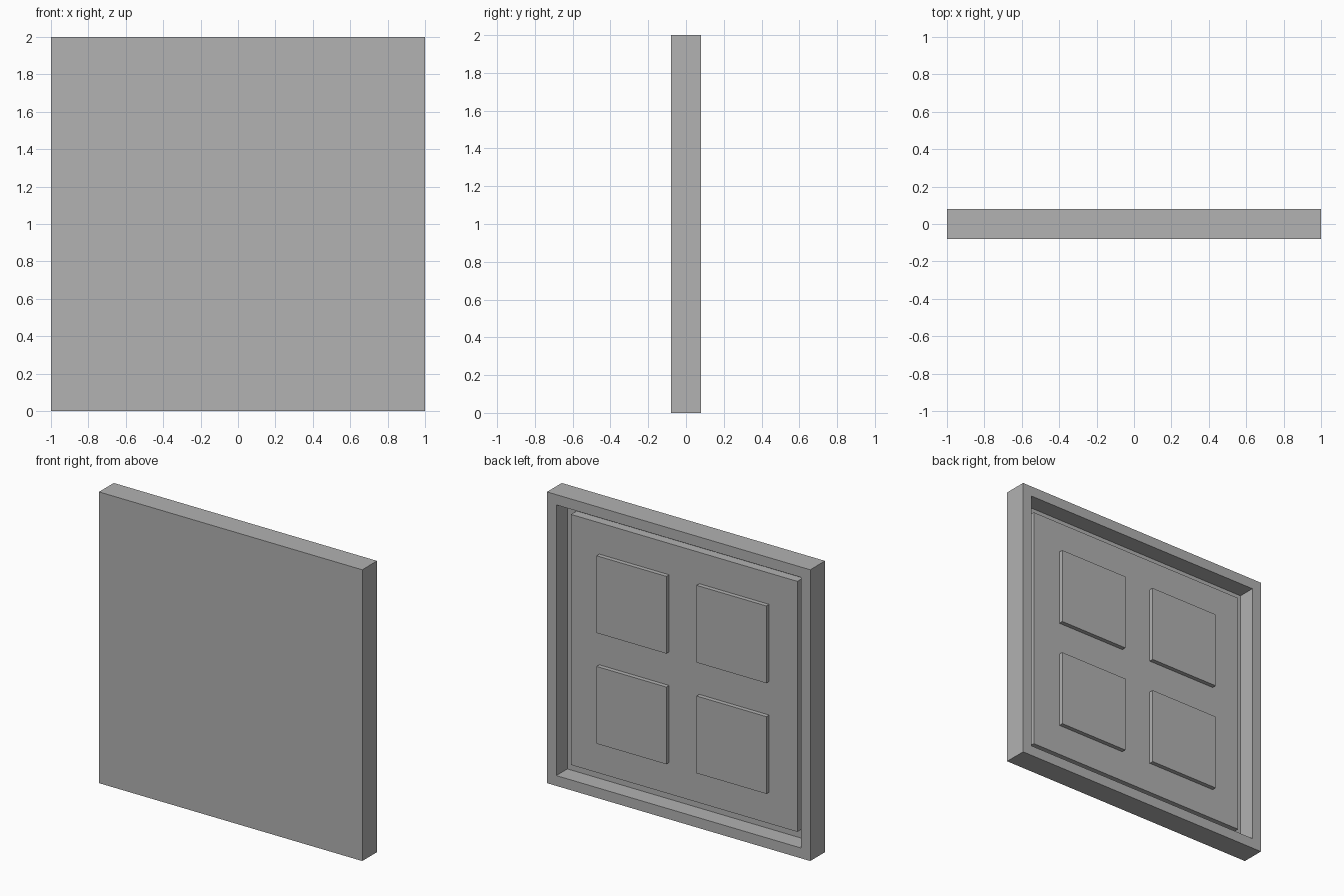
import bpy
import bmesh
from mathutils import Matrix

old = bpy.data.objects.get("Cube")
if old:
    bpy.data.objects.remove(old, do_unlink=True)

# One flat grey for every part
grey = bpy.data.materials.new("plain grey")
grey.use_nodes = True
colour = (0.445, 0.445, 0.445, 1)
grey.diffuse_color = colour
grey.node_tree.nodes["Principled BSDF"].inputs["Base Color"].default_value = colour


def slab(name, x, z, half, y_front, y_back, rim=0, floor=0):
    """Square slab; with a rim, its back is hollowed down to the floor."""
    bm = bmesh.new()
    centre = Matrix.Translation((x, (y_front + y_back) / 2, z))
    size = Matrix.Diagonal((2 * half, y_back - y_front, 2 * half, 1))
    bmesh.ops.create_cube(bm, size=1, matrix=centre @ size)
    if rim:
        bm.normal_update()
        back = max(bm.faces, key=lambda f: f.normal.y)
        bmesh.ops.inset_region(bm, faces=[back], thickness=rim)
        pit = bmesh.ops.extrude_discrete_faces(bm, faces=[back])["faces"][0]
        for v in pit.verts:
            v.co.y = floor
    mesh = bpy.data.meshes.new(name)
    bm.to_mesh(mesh)
    bm.free()
    mesh.materials.append(grey)
    obj = bpy.data.objects.new(name, mesh)
    bpy.context.collection.objects.link(obj)
    return obj


# Outer tray: flat front, hollow back with a raised rim
slab("outer_tray", 0, 1, 1, -0.08, 0.08, rim=0.1, floor=-0.04)

# Plate set inside the rim with a narrow gap all round
slab("inner_plate", 0, 1, 0.86, -0.04, 0.02)

# Four raised square pads
for side, sx in (("left", 1), ("right", -1)):
    for level, sz in (("upper", 1), ("lower", -1)):
        slab(f"{level}_{side}_pad", 0.38 * sx, 1 + 0.38 * sz, 0.265, 0.02, 0.05)
